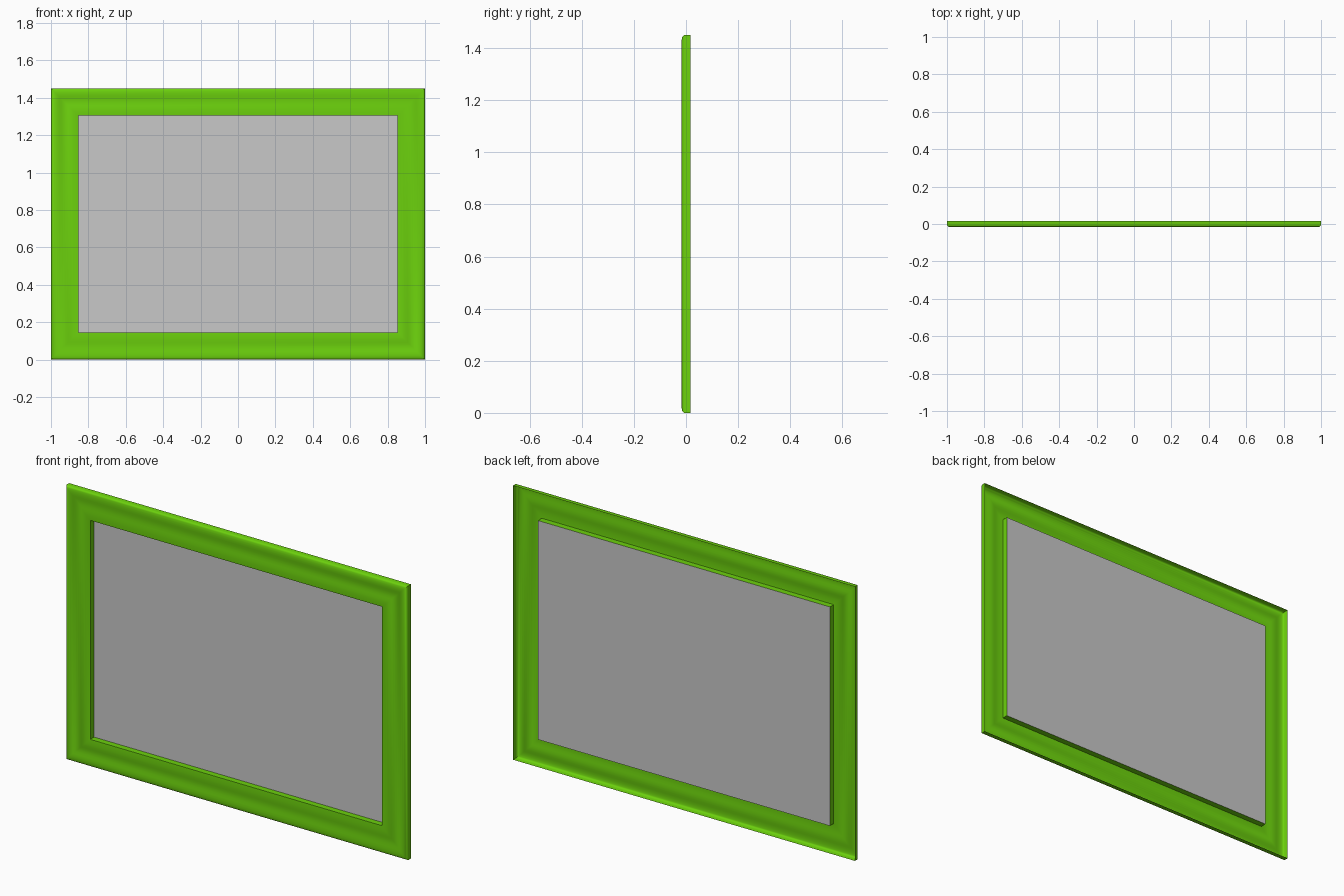
import bpy, bmesh, math

cube = bpy.data.objects.get("Cube")
if cube:
    bpy.data.objects.remove(cube, do_unlink=True)

HEIGHT = 1.45
BACK = 0.017


def material(name, color):
    m = bpy.data.materials.new(name)
    m.use_nodes = True
    m.diffuse_color = color
    m.node_tree.nodes["Principled BSDF"].inputs["Base Color"].default_value = color
    return m


def make_object(name, bm, mat):
    mesh = bpy.data.meshes.new(name)
    bm.to_mesh(mesh)
    bm.free()
    mesh.materials.append(mat)
    obj = bpy.data.objects.new(name, mesh)
    bpy.context.collection.objects.link(obj)
    return obj


def ring(bm, inset, y):
    """Rectangle of four vertices, inset from the outer edge."""
    x, low, high = 1 - inset, inset, HEIGHT - inset
    return [bm.verts.new((px, y, pz)) for px, pz in
            ((-x, low), (x, low), (x, high), (-x, high))]


green = material("bright green", (0.15, 0.64, 0.004, 1))
grey = material("light grey", (0.58, 0.58, 0.58, 1))

# Frame moulding: (inset, y) profile from outer back edge to inner back edge, open behind
profile = [(0, BACK), (0, -0.006), (0.003, -0.011), (0.009, -0.015),
           (0.02, -0.017), (0.032, -0.0165), (0.044, -0.014), (0.056, -0.0115),
           (0.068, -0.0105), (0.08, -0.0115), (0.092, -0.014), (0.105, -0.0165),
           (0.12, -0.017), (0.135, -0.0165), (0.146, -0.015), (0.146, BACK)]
bm = bmesh.new()
rings = [ring(bm, d, y) for d, y in profile]
for a, b in zip(rings, rings[1:]):
    for i in range(4):
        j = (i + 1) % 4
        bm.faces.new((a[i], a[j], b[j], b[i]))
frame = make_object("frame", bm, green)

# Flat panel closing the opening at the back
bm = bmesh.new()
bm.faces.new(ring(bm, 0.146, BACK))
make_object("panel", bm, grey)

# Smooth moulding with crisp mitres and edges
bpy.ops.object.select_all(action='DESELECT')
frame.select_set(True)
bpy.context.view_layer.objects.active = frame
bpy.ops.object.shade_smooth_by_angle(angle=math.radians(40))
